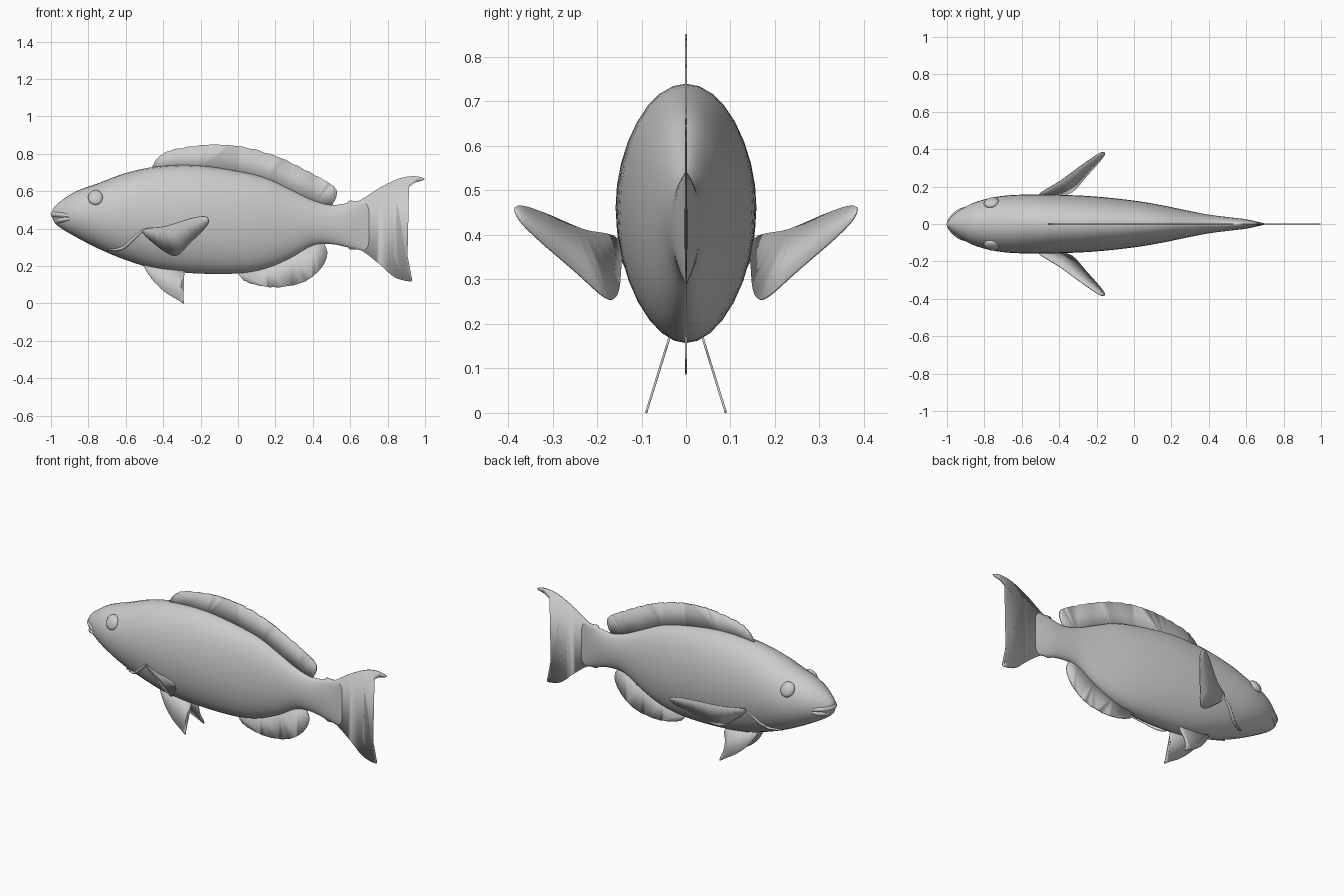
import bpy, bmesh, math
from mathutils import Vector

cube = bpy.data.objects.get("Cube")
if cube:
    bpy.data.objects.remove(cube, do_unlink=True)

grey = bpy.data.materials.new("soft grey")
grey.use_nodes = True
TONE = (0.6, 0.6, 0.6, 1)
grey.diffuse_color = TONE
grey.node_tree.nodes["Principled BSDF"].inputs["Base Color"].default_value = TONE


def spline(points, steps, closed=False):
    """Smooth curve passing through every control point."""
    pts = [Vector(p) for p in points]
    n = len(pts)
    pick = (lambda i: pts[i % n]) if closed else (lambda i: pts[max(0, min(n - 1, i))])
    out = []
    for i in range(n if closed else n - 1):
        a, b, c, d = (pick(i + k) for k in (-1, 0, 1, 2))
        for s in range(steps):
            t = s / steps
            out.append(b + (c - a) * t / 2 + (2 * a - 5 * b + 4 * c - d) * t**2 / 2
                       + (3 * b - a - 3 * c + d) * t**3 / 2)
    return out if closed else out + [pts[-1]]


def finish(name, bm, angle=40):
    bmesh.ops.recalc_face_normals(bm, faces=bm.faces)
    mesh = bpy.data.meshes.new(name)
    bm.to_mesh(mesh)
    bm.free()
    mesh.materials.append(grey)
    obj = bpy.data.objects.new(name, mesh)
    bpy.context.collection.objects.link(obj)
    bpy.ops.object.select_all(action='DESELECT')
    obj.select_set(True)
    bpy.context.view_layer.objects.active = obj
    bpy.ops.object.shade_smooth_by_angle(angle=math.radians(angle))
    return obj


def loft(name, rings):
    bm = bmesh.new()
    loops = [[bm.verts.new(p) for p in ring] for ring in rings]
    n = len(loops[0])
    for a, b in zip(loops, loops[1:]):
        for i in range(n):
            j = (i + 1) % n
            bm.faces.new((a[i], a[j], b[j], b[i]))
    bm.faces.new(loops[0])
    bm.faces.new(loops[-1])
    return finish(name, bm)


def fin(name, outline, depth=lambda x, z: 0):
    """Thin flat sheet drawn in x and z, placed in y by the depth rule."""
    bm = bmesh.new()
    face = bm.faces.new([bm.verts.new((x, depth(x, z), z)) for x, z in outline])
    bmesh.ops.triangulate(bm, faces=[face])
    obj = finish(name, bm)
    solid = obj.modifiers.new("thickness", 'SOLIDIFY')
    solid.thickness = 0.005
    solid.offset = 0
    return obj


def scallop(outline, size, waves):
    """Ripple a fin edge along its length."""
    n = len(outline) - 1
    return [p + Vector((0, size * abs(math.sin(math.pi * waves * i / n)))) for i, p in enumerate(outline)]


def tube(name, path, radii, sides=10):
    rings = []
    for i, p in enumerate(path):
        run = (path[min(i + 1, len(path) - 1)] - path[max(i - 1, 0)]).normalized()
        u = run.cross(Vector((0, 0, 1))).normalized()
        v = run.cross(u)
        r = radii(i / (len(path) - 1))
        rings.append([p + (u * math.cos(a) + v * math.sin(a)) * r
                      for a in (math.tau * k / sides for k in range(sides))])
    return loft(name, rings)


# Body: x, top, bottom, half width
stations = spline([
    (-.992, .5, .455, .015, ), (-.965, .533, .415, .05), (-.87, .597, .357, .108),
    (-.74, .645, .29, .145), (-.6, .697, .232, .157), (-.43, .732, .182, .157),
    (-.22, .738, .16, .148), (0, .707, .16, .125), (.15, .67, .187, .1),
    (.28, .61, .242, .073), (.4, .552, .31, .05), (.5, .526, .317, .037),
    (.6, .538, .297, .025), (.7, .545, .28, .003)], 4)
SIDES = 32


def ring(s):
    x, top, bottom, width = s
    mid, half = (top + bottom) / 2, (top - bottom) / 2
    return [Vector((x, width * math.cos(a), mid + half * math.sin(a)))
            for a in (math.tau * k / SIDES for k in range(SIDES))]


loft("body", [ring(s) for s in stations])


def skin(x, z):
    """Half width of the body at a point on its side."""
    s = next((b for b in stations if b[0] >= x), stations[-1])
    mid, half = (s[1] + s[2]) / 2, (s[1] - s[2]) / 2
    return s[3] * math.sqrt(max(0, 1 - ((z - mid) / half)**2))


# Lips
for name, tip, height, corner in (("upper_lip", -.985, .477, .468), ("lower_lip", -.966, .44, .455)):
    side = [(-.885, .088, corner), (-.94, .062, (height + corner) / 2)]
    path = spline(side + [(tip, 0, height)] + [(x, -y, z) for x, y, z in reversed(side)], 6)
    tube(name, path, lambda t: .006 + .011 * math.sin(math.pi * t))

# Middle fins
back = spline([(-.46, .725), (-.43, .772), (-.366, .813), (-.23, .838), (-.1, .845), (.06, .827),
               (.22, .777), (.355, .713), (.46, .656), (.52, .614), (.527, .572), (.505, .525)], 8)
fin("dorsal_fin", scallop(back, .005, 22)
    + [Vector(p) for p in ((.4, .52), (.28, .58), (.15, .64), (0, .675), (-.22, .7), (-.4, .7))])

under = spline([(0, .165), (.035, .123), (.115, .098), (.21, .089), (.33, .109), (.41, .156),
                (.46, .214), (.478, .273), (.46, .325)], 8)
fin("anal_fin", scallop(under, -.004, 14)
    + [Vector(p) for p in ((.4, .34), (.28, .27), (.15, .21))])

fin("tail_fin", spline([
    (.58, .53), (.65, .55), (.757, .618), (.863, .668), (.945, .68), (.998, .663), (.93, .64),
    (.875, .604), (.85, .54), (.848, .42), (.84, .32), (.838, .246), (.863, .18),
    (.928, .132), (.915, .118), (.837, .14), (.757, .209), (.66, .283), (.58, .31)], 5, True))

# Paired fins, eyes and gill ridges
pectoral = spline([(-.51, .39), (-.39, .412), (-.26, .452), (-.18, .465), (-.156, .44), (-.18, .397),
                   (-.26, .318), (-.315, .262), (-.36, .26), (-.43, .307)], 5, True)
pelvic = spline([(-.5, .215), (-.463, .134), (-.393, .064), (-.323, .02), (-.288, .002),
                 (-.303, .06), (-.302, .11), (-.29, .17), (-.38, .22)], 5, True)
for label, side in (("left", -1), ("right", 1)):
    # The head points along -x, so the fish's sides lie along y
    fin(label + "_pectoral_fin", pectoral, lambda x, z: side * (.2 + .546 * x + .597 * z))
    fin(label + "_pelvic_fin", pelvic, lambda x, z: side * (.037 + .31 * (.17 - z)))

    bm = bmesh.new()
    bmesh.ops.create_uvsphere(bm, u_segments=16, v_segments=10, radius=.04)
    for v in bm.verts:
        x, y, z = v.co
        v.co = (x - .762 + .2 * y * side, side * .114 + y * .6 - side * .4 * z, z + .566)
    finish(label + "_eye", bm)

    ridge = spline([(-.5, .4), (-.55, .355), (-.62, .295), (-.7, .285)], 6)
    tube(label + "_gill_ridge", [Vector((x, side * (skin(x, z) - .003), z)) for x, z in ridge],
         lambda t: .003 + .006 * math.sin(math.pi * t))
